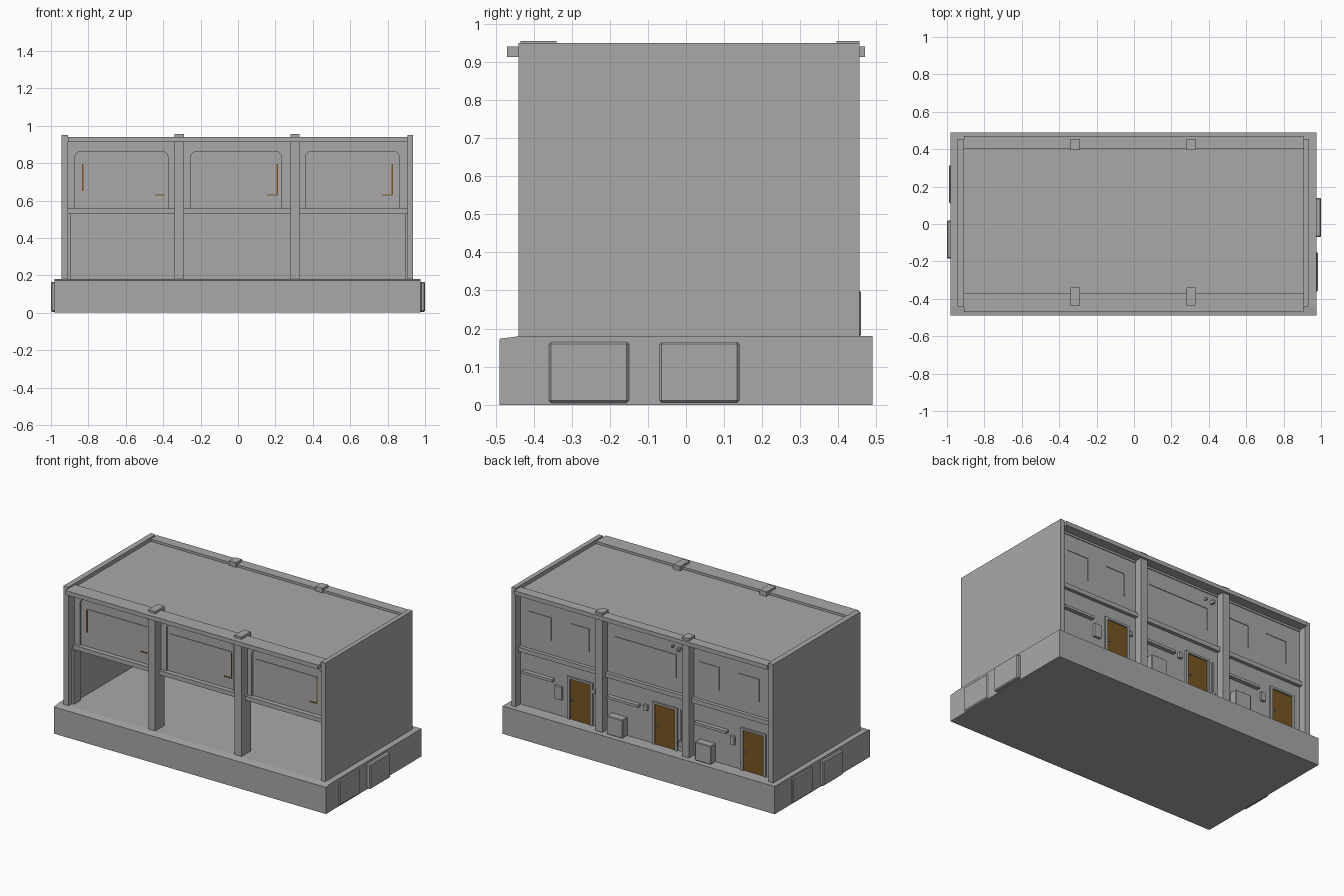
import bpy, bmesh, math

if "Cube" in bpy.data.objects:
    bpy.data.objects.remove(bpy.data.objects["Cube"])


def mat(name, col):
    m = bpy.data.materials.new(name)
    m.diffuse_color = (*col, 1)
    m.use_nodes = True
    m.node_tree.nodes["Principled BSDF"].inputs["Base Color"].default_value = m.diffuse_color
    return m


GREY = mat("concrete grey", (0.40, 0.39, 0.395))
BROWN = mat("door brown", (0.19, 0.09, 0.015))


def finish(bm, name, m, bevel=0):
    if bevel:
        bmesh.ops.bevel(bm, geom=bm.edges[:], offset=bevel, segments=1, affect='EDGES')
    bmesh.ops.recalc_face_normals(bm, faces=bm.faces[:])
    me = bpy.data.meshes.new(name)
    bm.to_mesh(me)
    bm.free()
    me.materials.append(m)
    ob = bpy.data.objects.new(name, me)
    bpy.context.collection.objects.link(ob)
    return ob


def box(name, x, y, z, m=GREY, bevel=0):
    """Box from (min, max) pairs."""
    bm = bmesh.new()
    bmesh.ops.create_cube(bm, size=1)
    for v in bm.verts:
        v.co = [(a + b) / 2 + c * (b - a) for (a, b), c in zip((x, y, z), v.co)]
    return finish(bm, name, m, bevel)


def prism(name, pts, offset, m=GREY):
    """Flat outline extruded by an offset vector."""
    bm = bmesh.new()
    f = bm.faces.new([bm.verts.new(p) for p in pts])
    r = bmesh.ops.extrude_face_region(bm, geom=[f])
    bmesh.ops.translate(bm, vec=offset,
                        verts=[g for g in r['geom'] if isinstance(g, bmesh.types.BMVert)])
    return finish(bm, name, m)


# Base plinth with sloping front edge
prism("base", [(-0.98, y, z) for y, z in
               [(-0.49, 0), (0.49, 0), (0.49, 0.18), (-0.44, 0.18), (-0.49, 0.173)]],
      (1.955, 0, 0))

# Connector blocks on the base ends
for x0, x1, y0, y1 in [(0.96, 0.983, -0.36, -0.15), (0.96, 1.0, -0.07, 0.14),
                       (-0.99, -0.96, 0.11, 0.315), (-1.0, -0.96, -0.185, 0.02)]:
    box("end_block", (x0, x1), (y0, y1), (0.005, 0.165), bevel=0.006)

# Side walls
box("left_wall", (-0.945, -0.91), (-0.44, 0.455), (0.18, 0.95))
box("right_wall", (0.905, 0.935), (-0.44, 0.455), (0.18, 0.95))

# Roof, upper floor, back wall and front upper wall
X = (-0.91, 0.905)
box("roof", X, (-0.38, 0.41), (0.90, 0.925))
box("upper_floor", X, (-0.36, 0.39), (0.53, 0.555))
box("back_wall", X, (0.375, 0.405), (0.18, 0.92))
box("front_upper_wall", X, (-0.365, -0.34), (0.53, 0.92))

# Roof edge beams and floor ledges
box("front_roof_beam", X, (-0.47, -0.37), (0.913, 0.94))
box("back_roof_beam", X, (0.405, 0.47), (0.913, 0.94))
box("front_ledge", X, (-0.395, -0.36), (0.53, 0.558))
box("back_ledge", X, (0.40, 0.428), (0.53, 0.558))

# Pillars
for x0, x1 in [(-0.34, -0.29), (0.28, 0.33)]:
    box("front_pillar", (x0, x1), (-0.435, -0.34), (0.18, 0.955))
    box("back_pillar", (x0, x1), (0.395, 0.455), (0.18, 0.955))
for x0, x1 in [(-0.91, -0.895), (0.892, 0.905)]:
    box("corner_post", (x0, x1), (-0.405, -0.34), (0.18, 0.53))

# Front arched surrounds around the recessed upper panels
for o0, o1, a, b in [(-0.91, -0.34, -0.872, -0.375), (-0.29, 0.28, -0.252, 0.232),
                     (0.33, 0.905, 0.362, 0.862)]:
    zb, zt, c = 0.558, 0.862, 0.03
    arc = [(a, zb)]
    for cx, a0 in ((a + c, 180), (b - c, 90)):
        for i in range(4):
            t = math.radians(a0 - 30 * i)
            arc.append((cx + c * math.cos(t), zt - c + c * math.sin(t)))
    arc.append((b, zb))
    outline = [(o0, zb)] + arc + [(o1, zb), (o1, 0.915), (o0, 0.915)]
    prism("panel_surround", [(x, -0.376, z) for x, z in outline], (0, 0.012, 0))

# Thin front window trims
FY = (-0.369, -0.364)
for x0, x1, xv, z0 in [(-0.83, -0.39, -0.83, 0.65), (-0.23, 0.21, 0.21, 0.63),
                       (0.385, 0.825, 0.825, 0.63)]:
    box("front_window_side_trim", (xv - 0.003, xv + 0.003), FY, (z0, 0.795), BROWN)
    box("front_window_sill_trim", (x1 - 0.055, x1), FY, (0.627, 0.633), BROWN)
    box("front_window_top_trim", (x0, x1), FY, (0.797, 0.802))

# Thin back window trims
BY = (0.404, 0.409)
for x0, x1 in [(0.684, 0.842), (0.41, 0.547), (-0.215, 0.224), (-0.525, -0.38), (-0.81, -0.66)]:
    box("back_window_top_trim", (x0, x1), BY, (0.795, 0.80))
    box("back_window_side_trim", (x0, x0 + 0.005), BY, (0.65, 0.80))

# Back doors with frames, knobs, awnings
for x0, x1 in [(0.40, 0.545), (-0.208, -0.064), (-0.845, -0.70)]:
    box("back_door", (x0, x1), (0.40, 0.409), (0.18, 0.44), BROWN)
    box("door_frame_side", (x1, x1 + 0.018), (0.40, 0.416), (0.18, 0.455))
    box("door_frame_side", (x0 - 0.018, x0), (0.40, 0.416), (0.18, 0.455))
    box("door_frame_top", (x0, x1), (0.40, 0.416), (0.442, 0.455))
    box("door_knob", (x1 - 0.02, x1 - 0.01), (0.405, 0.418), (0.30, 0.31))
for x0, x1 in [(0.66, 0.878), (0.044, 0.267), (-0.59, -0.36)]:
    box("vent_awning", (x0, x1), (0.40, 0.432), (0.395, 0.412))

# Utility boxes standing and fixed on the back wall
for x0, x1 in [(0.135, 0.25), (-0.50, -0.385)]:
    box("cooling_unit", (x0, x1), (0.405, 0.459), (0.18, 0.30), bevel=0.004)
for x0, x1, z0, z1 in [(0.60, 0.65, 0.29, 0.375), (-0.015, 0.012, 0.385, 0.42),
                       (-0.64, -0.61, 0.33, 0.385), (0.36, 0.378, 0.395, 0.42),
                       (-0.265, -0.24, 0.22, 0.25)]:
    box("wall_box", (x0, x1), (0.40, 0.422), (z0, z1))

# Small wall fixture near the middle bay's upper corner
box("wall_fixture", (-0.25, -0.235), (0.40, 0.435), (0.835, 0.855))
box("wall_fixture_arm", (-0.20, -0.19), (0.40, 0.425), (0.845, 0.86))
box("wall_pipe", (-0.255, -0.247), (0.40, 0.412), (0.25, 0.45))
